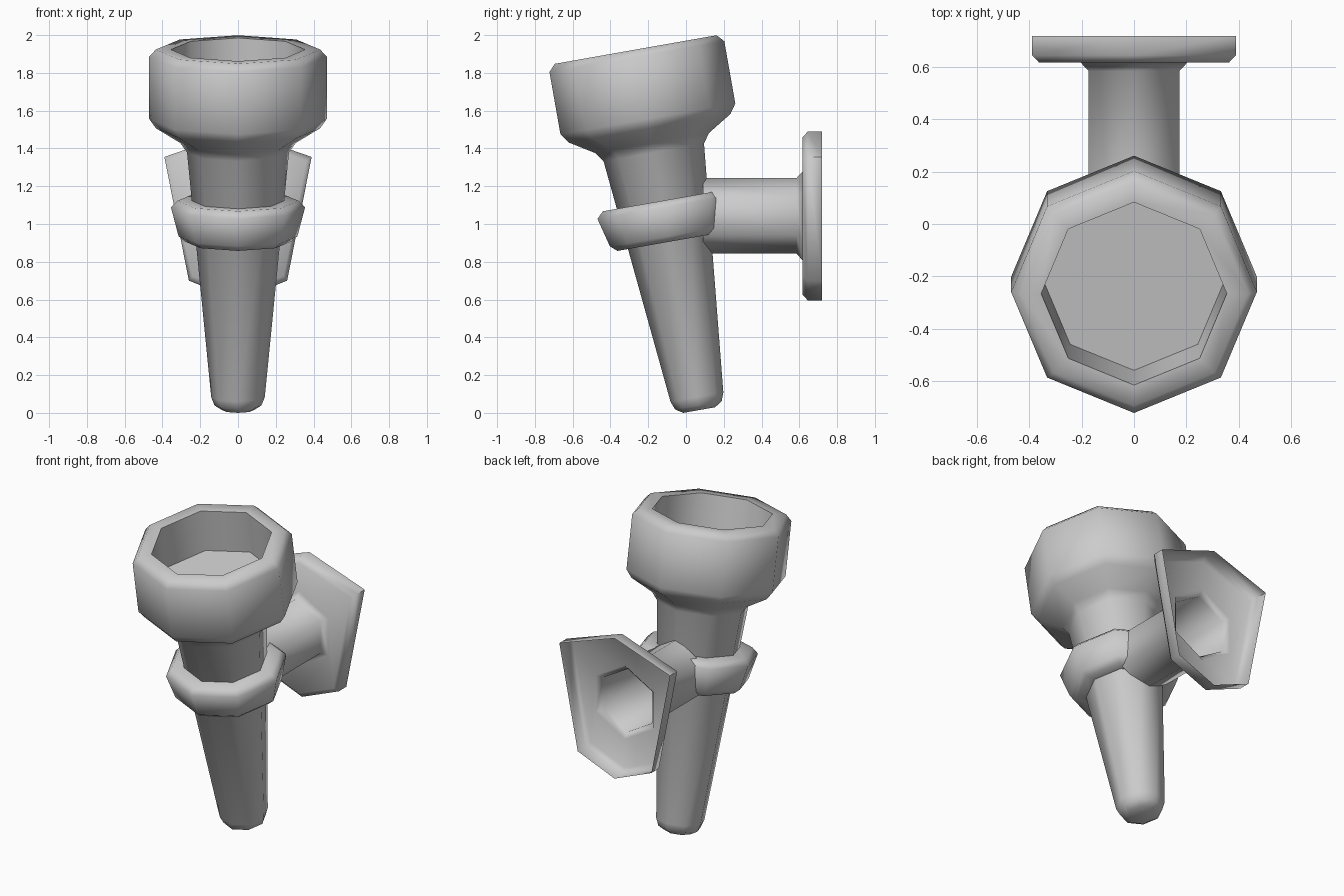
import bpy, bmesh
from math import sin, cos, pi, radians
from mathutils import Matrix, Vector

if "Cube" in bpy.data.objects:
    bpy.data.objects.remove(bpy.data.objects["Cube"])


def loft(name, rings, cap_start=False, cap_end=False, wrap=False):
    """Skin a list of equal-sized point rings."""
    bm = bmesh.new()
    loops = [[bm.verts.new(p) for p in ring] for ring in rings]
    pairs = list(zip(loops, loops[1:]))
    if wrap:
        pairs.append((loops[-1], loops[0]))
    for a, b in pairs:
        n = len(a)
        for i in range(n):
            j = (i + 1) % n
            bm.faces.new((a[i], a[j], b[j], b[i]))
    if cap_start:
        bm.faces.new(loops[0][::-1])
    if cap_end:
        bm.faces.new(loops[-1])
    bmesh.ops.recalc_face_normals(bm, faces=bm.faces)
    me = bpy.data.meshes.new(name)
    bm.to_mesh(me)
    bm.free()
    ob = bpy.data.objects.new(name, me)
    bpy.context.collection.objects.link(ob)
    bpy.ops.object.select_all(action='DESELECT')
    ob.select_set(True)
    bpy.context.view_layer.objects.active = ob
    bpy.ops.object.shade_smooth_by_angle(angle=radians(62))
    return ob


# Torch axis leans 10 degrees towards the front
lean = Matrix.Translation((0, 0.07, 0.015)) @ Matrix.Rotation(radians(10), 4, 'X')


def octagons(profile):
    return [[lean @ Vector((r * cos(i * pi / 4), r * sin(i * pi / 4), s))
             for i in range(8)] for r, s in profile]


# Tapered handle and hollow cup
loft("torch", octagons([
    (0.085, 0.0), (0.125, 0.025), (0.142, 0.07), (0.27, 1.385),
    (0.305, 1.435), (0.435, 1.515), (0.47, 1.565), (0.47, 1.90),
    (0.435, 1.938), (0.355, 1.938), (0.345, 1.67)]),
    cap_start=True, cap_end=True)

# Collar gripping the handle
loft("collar", octagons([
    (0.20, 0.905), (0.28, 0.905), (0.315, 0.935), (0.355, 1.09),
    (0.32, 1.125), (0.22, 1.125)]), wrap=True)

# Hollow hexagonal arm flaring into an open-backed, tapered wall plate
CZ = 1.043


def hexagon(r, y):
    return [(r * sin(i * pi / 3), y, CZ + r * cos(i * pi / 3)) for i in range(6)]


def plate(k, y):
    pts = [(0, 1.49), (0.39, 1.355), (0.26, 0.70),
           (0, 0.595), (-0.26, 0.70), (-0.39, 1.355)]
    return [(x * k, y, CZ + (z - CZ) * k) for x, z in pts]


loft("wall_bracket", [
    hexagon(0.2, 0.09), hexagon(0.2, 0.585), hexagon(0.235, 0.617),
    plate(0.93, 0.617), plate(1, 0.645), plate(1, 0.72)])
